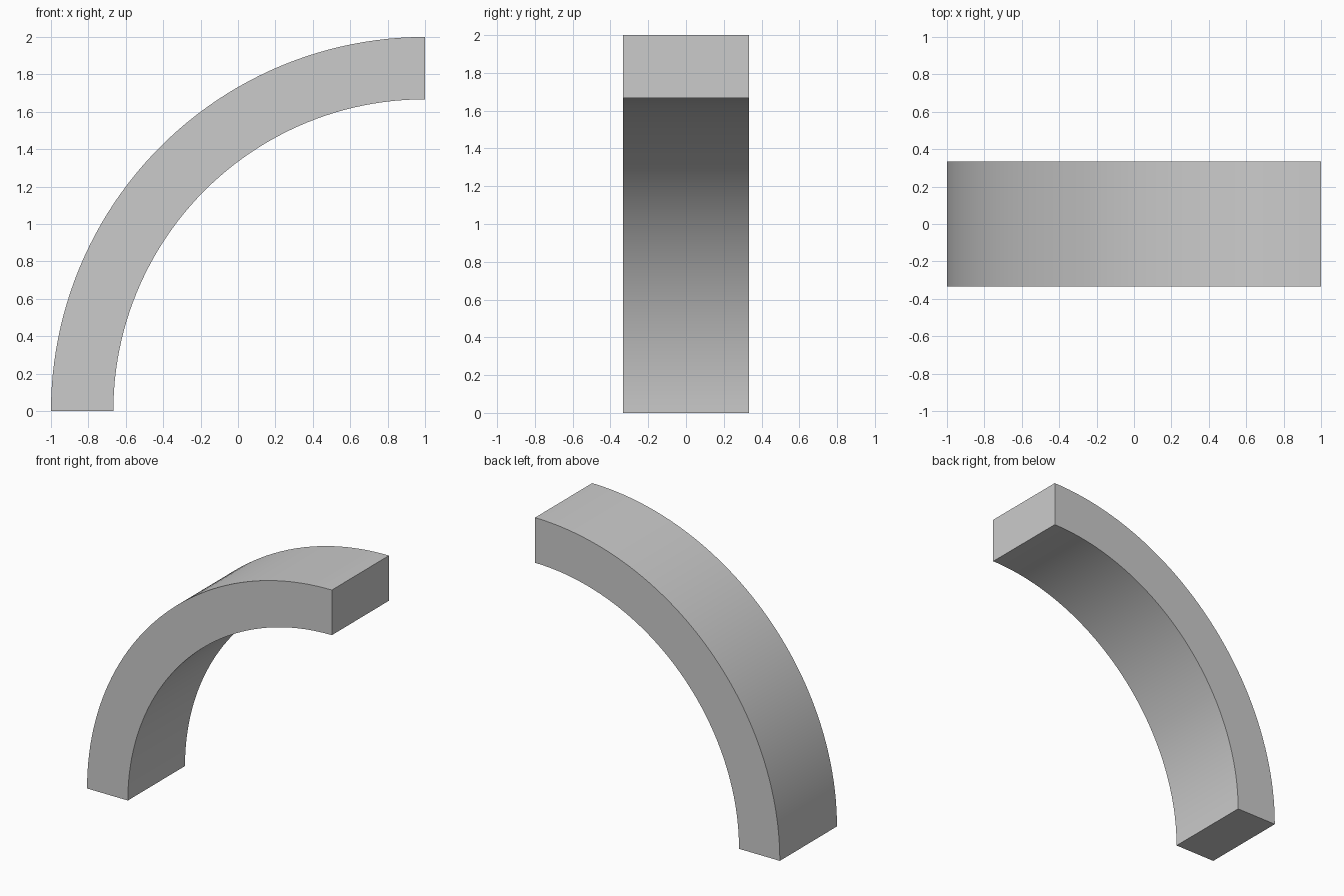
import bpy, bmesh
from math import pi, radians
from mathutils import Matrix, Vector

if "Cube" in bpy.data.objects:
    bpy.data.objects.remove(bpy.data.objects["Cube"])

OUTER, INNER, HALF_DEPTH, SEGMENTS = 2.0, 5 / 3, 1 / 3, 48
CENTRE = Vector((1, 0, 0))

# Rectangular cross-section at the foot of the arch
bm = bmesh.new()
section = [bm.verts.new(CENTRE + Vector((-r, y, 0)))
           for r, y in ((OUTER, -HALF_DEPTH), (INNER, -HALF_DEPTH),
                        (INNER, HALF_DEPTH), (OUTER, HALF_DEPTH))]
foot = bm.faces.new(section)

# Sweep it a quarter turn up to the top, keeping the foot as the end cap
rim = foot.edges[:]
step = Matrix.Rotation(pi / 2 / SEGMENTS, 3, 'Y')
for _ in range(SEGMENTS):
    new = bmesh.ops.extrude_edge_only(bm, edges=rim)["geom"]
    verts = [g for g in new if isinstance(g, bmesh.types.BMVert)]
    rim = [e for e in new if isinstance(e, bmesh.types.BMEdge)
           and all(v in verts for v in e.verts)]
    bmesh.ops.rotate(bm, verts=verts, cent=CENTRE, matrix=step)

# Close the top end
bmesh.ops.contextual_create(bm, geom=rim)
bmesh.ops.recalc_face_normals(bm, faces=bm.faces[:])

mesh = bpy.data.meshes.new("quarter_arch")
bm.to_mesh(mesh)
bm.free()
arch = bpy.data.objects.new("quarter_arch", mesh)
bpy.context.collection.objects.link(arch)

# Smooth curved faces, sharp edges
bpy.context.view_layer.objects.active = arch
arch.select_set(True)
bpy.ops.object.shade_smooth_by_angle(angle=radians(30))
